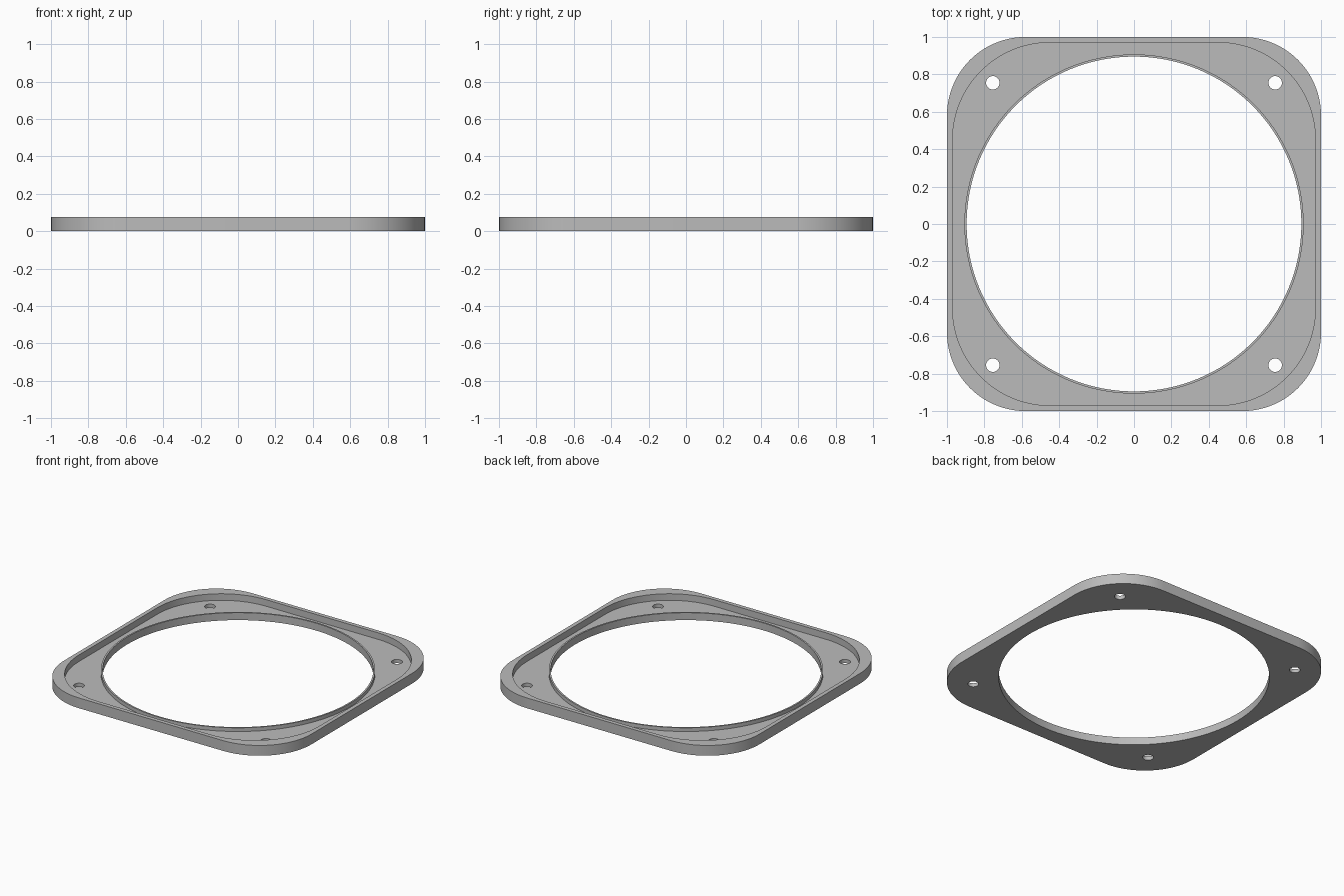
import bpy, bmesh, math

cube = bpy.data.objects.get("Cube")
if cube:
    bpy.data.objects.remove(cube, do_unlink=True)

HEIGHT, FLOOR, LIP = 0.075, 0.027, 0.054


def circle(radius, cx=0, cy=0, count=32):
    steps = [2 * math.pi * i / count for i in range(count)]
    return [(cx + radius * math.cos(a), cy + radius * math.sin(a)) for a in steps]


def rounded_square(half, radius, count=24):
    points = []
    for corner in range(4):
        middle = math.pi / 4 + corner * math.pi / 2
        cx = math.copysign(half - radius, math.cos(middle))
        cy = math.copysign(half - radius, math.sin(middle))
        for i in range(count + 1):
            a = (corner + i / count) * math.pi / 2
            points.append((cx + radius * math.cos(a), cy + radius * math.sin(a)))
    return points


bm = bmesh.new()


def wall(points, low, high):
    """Upright wall along a closed outline; returns its lower and upper edges."""
    rings = [[bm.verts.new((x, y, z)) for x, y in points] for z in (low, high)]
    edges = [[bm.edges.new((r[i - 1], r[i])) for i in range(len(r))] for r in rings]
    a, b = rings
    for i in range(len(points)):
        bm.faces.new((a[i - 1], a[i], b[i], b[i - 1]))
    return edges


def cap(*loops):
    """Flat face bounded by an outer loop and any holes."""
    bmesh.ops.triangle_fill(bm, edges=sum(loops, []), use_beauty=True, normal=(0, 0, 1))


# Walls: outside, tray edge, raised lip, main opening, screw holes
outer_low, outer_top = wall(rounded_square(1, 0.42), 0, HEIGHT)
tray_floor, tray_top = wall(rounded_square(0.97, 0.52), FLOOR, HEIGHT)
lip_floor, lip_top = wall(circle(0.907, count=128), FLOOR, LIP)
bore_low, bore_top = wall(circle(0.895, count=128), 0, LIP)
holes = [wall(circle(0.036, x, y), 0, FLOOR)
         for x in (-0.755, 0.755) for y in (-0.755, 0.755)]

# Flat faces: underside, tray floor, rim top, lip top
cap(outer_low, bore_low, *[h[0] for h in holes])
cap(tray_floor, lip_floor, *[h[1] for h in holes])
cap(outer_top, tray_top)
cap(lip_top, bore_top)
bmesh.ops.recalc_face_normals(bm, faces=bm.faces[:])

mesh = bpy.data.meshes.new("mounting_frame")
bm.to_mesh(mesh)
bm.free()
frame = bpy.data.objects.new("mounting_frame", mesh)
bpy.context.collection.objects.link(frame)

# Plain grey material
grey = bpy.data.materials.new("grey")
grey.use_nodes = True
colour = (0.5, 0.5, 0.5, 1)
grey.diffuse_color = colour
grey.node_tree.nodes["Principled BSDF"].inputs["Base Color"].default_value = colour
mesh.materials.append(grey)

bpy.ops.object.select_all(action="DESELECT")
frame.select_set(True)
bpy.context.view_layer.objects.active = frame
bpy.ops.object.shade_smooth_by_angle(angle=math.radians(30))
